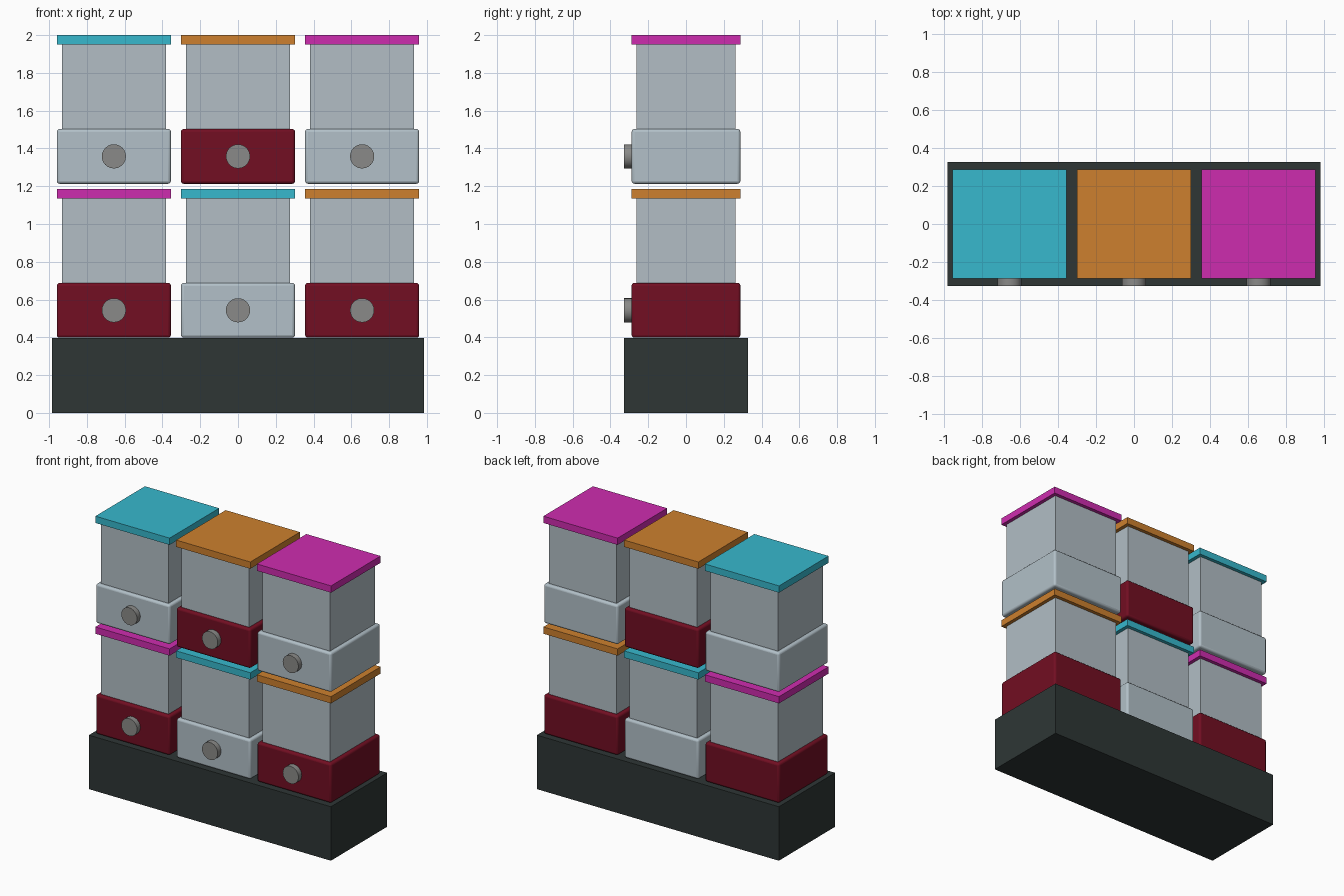
import bpy
import math

cube = bpy.data.objects.get("Cube")
if cube:
    bpy.data.objects.remove(cube, do_unlink=True)


def srgb(r, g, b):
    def lin(c):
        c /= 255
        return c / 12.92 if c <= 0.04045 else ((c + 0.055) / 1.055) ** 2.4
    return (lin(r), lin(g), lin(b), 1)


def material(name, color):
    m = bpy.data.materials.new(name)
    m.use_nodes = True
    m.diffuse_color = color
    m.node_tree.nodes["Principled BSDF"].inputs["Base Color"].default_value = color
    return m


charcoal = material("charcoal", srgb(46, 54, 53))
red = material("dark red", srgb(114, 14, 34))
pale = material("pale grey", srgb(178, 192, 200))
glass = material("frosted glass", srgb(178, 190, 197))
metal = material("knob grey", srgb(138, 138, 136))
teal = material("teal", srgb(55, 184, 205))
orange = material("orange", srgb(205, 128, 46))
magenta = material("magenta", srgb(206, 44, 175))


def box(name, x, z0, z1, width, depth, mat, bevel=0):
    bpy.ops.mesh.primitive_cube_add(size=1, location=(x, 0, (z0 + z1) / 2))
    ob = bpy.context.object
    ob.name = name
    ob.scale = (width, depth, z1 - z0)
    bpy.ops.object.transform_apply(location=False, rotation=False, scale=True)
    ob.data.materials.append(mat)
    if bevel:
        mod = ob.modifiers.new("rounded edges", "BEVEL")
        mod.width = bevel
        mod.segments = 3
        bpy.ops.object.shade_smooth_by_angle()
    return ob


def knob(name, x, z):
    bpy.ops.mesh.primitive_cylinder_add(
        vertices=24, radius=0.064, depth=0.06,
        location=(x, -0.297, z), rotation=(math.pi / 2, 0, 0))
    ob = bpy.context.object
    ob.name = name
    ob.data.materials.append(metal)
    bpy.ops.object.shade_smooth_by_angle()


def canister(tag, x, z, base_mat, lid_mat):
    box("base_" + tag, x, z, z + 0.29, 0.604, 0.576, base_mat, 0.015)
    box("tank_" + tag, x, z + 0.27, z + 0.745, 0.55, 0.524, glass)
    box("lid_" + tag, x, z + 0.737, z + 0.787, 0.604, 0.576, lid_mat)
    knob("knob_" + tag, x, z + 0.145)


# Counter block under the canisters
box("counter", 0, 0, 0.397, 1.97, 0.654, charcoal)

# Two rows of three canisters, colours alternating
rows = [
    ("lower", 0.398, (red, pale, red), (magenta, teal, orange)),
    ("upper", 1.213, (pale, red, pale), (teal, orange, magenta)),
]
for row, z, bases, lids in rows:
    for i, side in enumerate(("right", "middle", "left")):
        canister(row + "_" + side, (i - 1) * 0.657, z, bases[i], lids[i])
